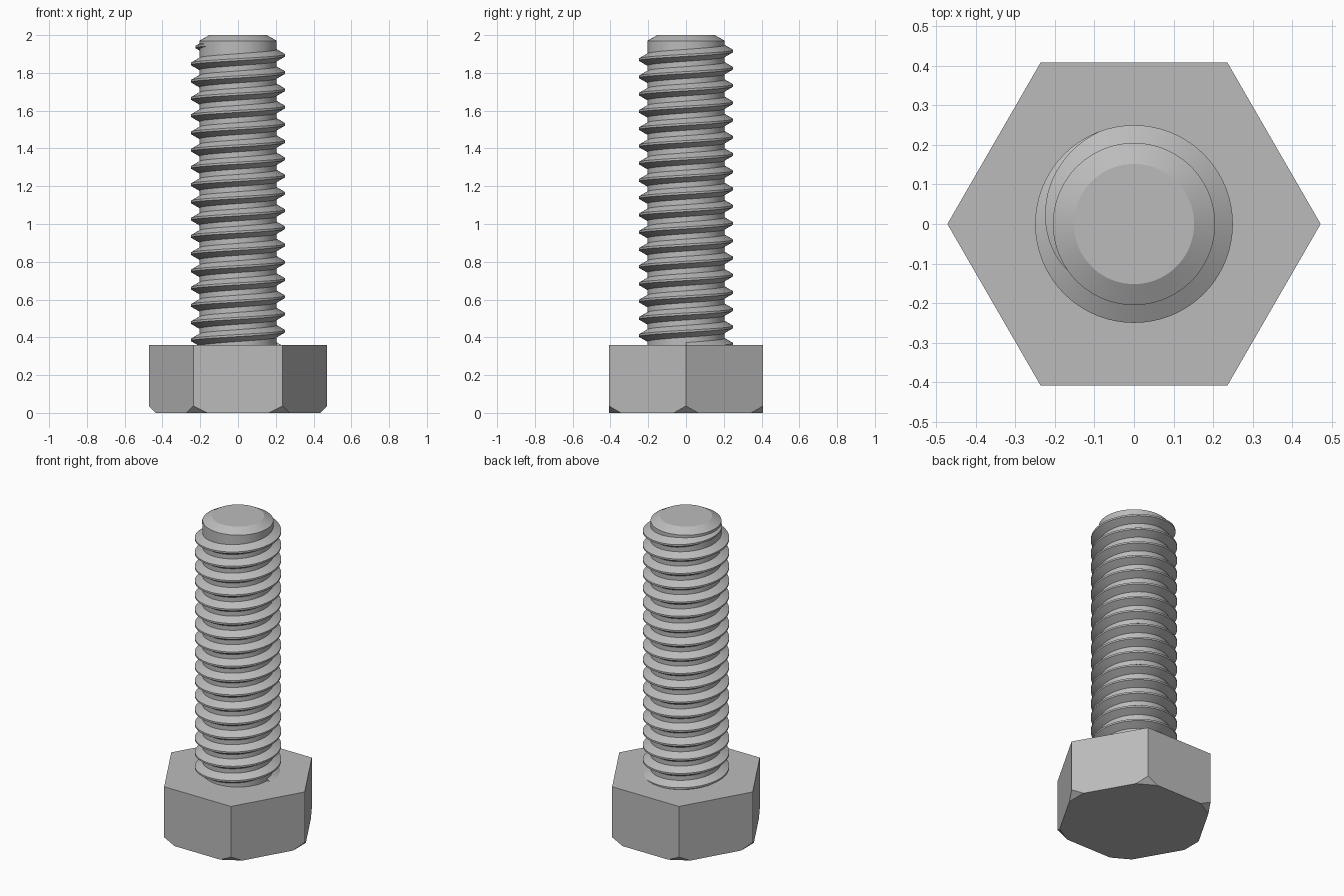
import bpy, bmesh, math

old = bpy.data.objects.get("Cube")
if old:
    bpy.data.objects.remove(old, do_unlink=True)

steel = bpy.data.materials.new("steel grey")
steel.use_nodes = True
steel.diffuse_color = (0.5, 0.5, 0.5, 1)
steel.node_tree.nodes["Principled BSDF"].inputs["Base Color"].default_value = (0.5, 0.5, 0.5, 1)

ROOT, CREST, PITCH = 0.205, 0.25, 0.0913
HEAD_R, HEAD_TOP = 0.472, 0.36


def finish(name, bm, angle=None):
    bmesh.ops.recalc_face_normals(bm, faces=bm.faces)
    mesh = bpy.data.meshes.new(name)
    bm.to_mesh(mesh)
    bm.free()
    mesh.materials.append(steel)
    obj = bpy.data.objects.new(name, mesh)
    bpy.context.collection.objects.link(obj)
    if angle:
        bpy.ops.object.select_all(action="DESELECT")
        obj.select_set(True)
        bpy.context.view_layer.objects.active = obj
        bpy.ops.object.shade_smooth_by_angle(angle=math.radians(angle))


# Hexagonal head, lower corners cut off by sloping planes
bm = bmesh.new()
ring = [bm.verts.new((HEAD_R * math.cos(i * math.pi / 3), HEAD_R * math.sin(i * math.pi / 3), 0))
        for i in range(6)]
base = bm.faces.new(ring)
top = bmesh.ops.extrude_face_region(bm, geom=[base])["geom"]
bmesh.ops.translate(bm, vec=(0, 0, HEAD_TOP), verts=[v for v in top if isinstance(v, bmesh.types.BMVert)])
if base not in bm.faces[:]:
    bm.faces.new(ring)
for i in range(6):
    c, s = math.cos(i * math.pi / 3), math.sin(i * math.pi / 3)
    cut = bmesh.ops.bisect_plane(bm, geom=bm.verts[:] + bm.edges[:] + bm.faces[:],
                                 plane_co=(HEAD_R * c, HEAD_R * s, 0.037),
                                 plane_no=(c, s, -1), clear_outer=True)
    edges = [g for g in cut["geom_cut"] if isinstance(g, bmesh.types.BMEdge)]
    bmesh.ops.contextual_create(bm, geom=edges)
finish("hex_head", bm)

# Shank core with a chamfered tip
bm = bmesh.new()
rings = []
SIDES = 96
for r, z in ((ROOT, 0.3), (ROOT, 1.97), (0.152, 2.0)):
    rings.append([bm.verts.new((r * math.cos(2 * math.pi * i / SIDES),
                                r * math.sin(2 * math.pi * i / SIDES), z)) for i in range(SIDES)])
for a, b in zip(rings, rings[1:]):
    for i in range(SIDES):
        j = (i + 1) % SIDES
        bm.faces.new((a[i], a[j], b[j], b[i]))
bm.faces.new(rings[0])
bm.faces.new(rings[-1])
finish("shank", bm, 25)

# Right-handed thread: a trapezoid swept along a helix, fading out at the tip
bm = bmesh.new()
STEPS = 72
END = math.radians(215)
FADE = math.radians(105)
TOP_Z = 1.893          # crest height at angle zero of the last turn
SLOPE = 0.58           # flank rise along z per unit of depth
count = int(17.6 * STEPS)
previous = None
for k in range(count + 1):
    angle = END - (count - k) * 2 * math.pi / STEPS
    z = TOP_Z + PITCH * angle / (2 * math.pi)
    left = min(1, (END - angle) / FADE)
    depth = (CREST - ROOT) * left ** 0.8
    flat = 0.0055
    inner = ROOT - 0.006
    foot = flat + (ROOT + depth - inner) * SLOPE
    profile = ((inner, -foot), (ROOT + depth, -flat), (ROOT + depth, flat), (inner, foot))
    current = [bm.verts.new((r * math.cos(angle), r * math.sin(angle), z + dz)) for r, dz in profile]
    if previous:
        for i in range(4):
            j = (i + 1) % 4
            bm.faces.new((previous[i], previous[j], current[j], current[i]))
    else:
        bm.faces.new(current)
    previous = current
bm.faces.new(previous)
finish("thread", bm, 25)
